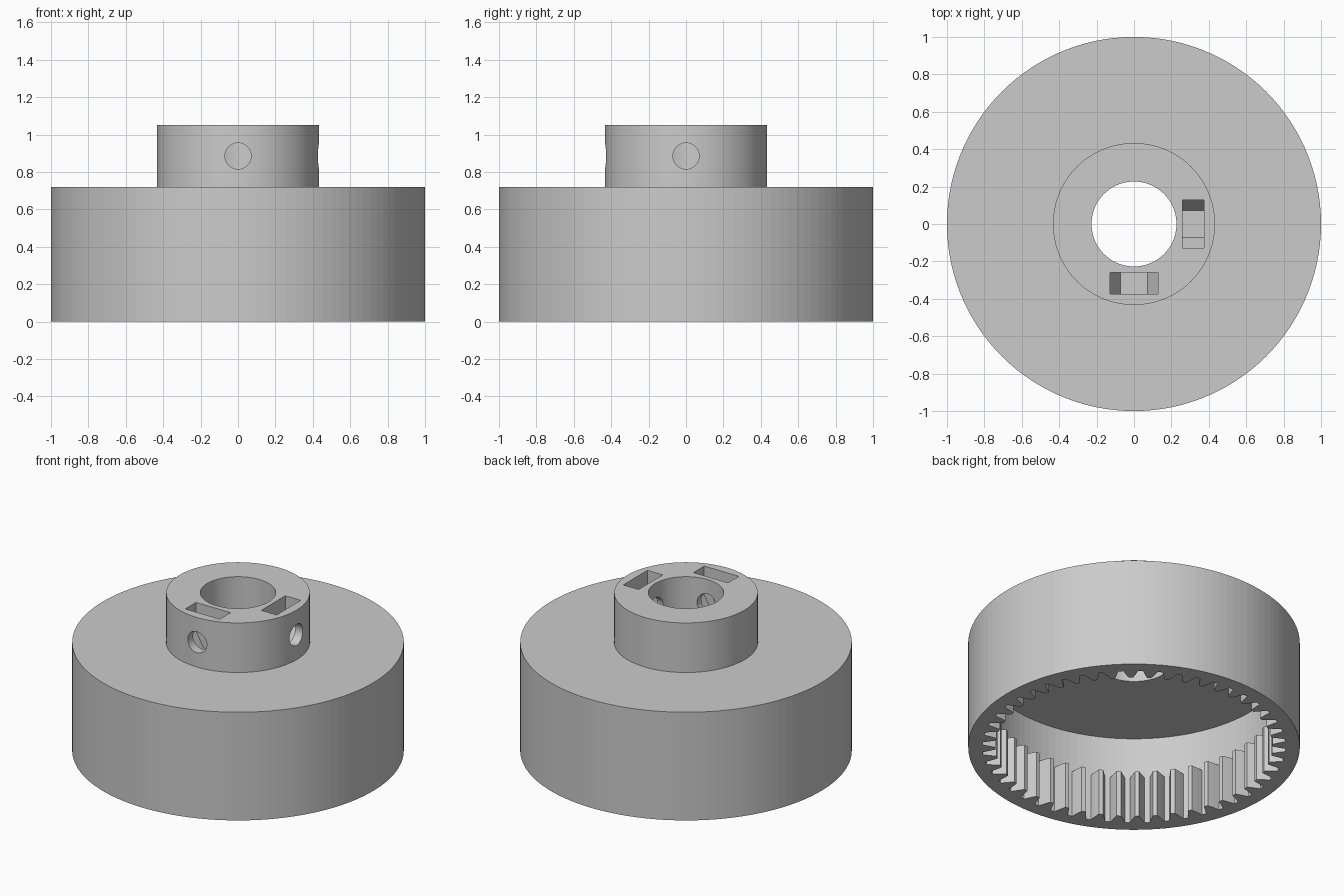
import bpy, bmesh
from math import sin, cos, pi, tau
from mathutils import Matrix

cube = bpy.data.objects.get("Cube")
if cube:
    bpy.data.objects.remove(cube, do_unlink=True)

SEGMENTS = 120
TEETH = 48
SCREW_Z = 0.885

grey = bpy.data.materials.new("plain grey")
grey.use_nodes = True
colour = (0.6, 0.6, 0.6, 1)
grey.diffuse_color = colour
grey.node_tree.nodes["Principled BSDF"].inputs["Base Color"].default_value = colour


def make_object(name, bm):
    bmesh.ops.recalc_face_normals(bm, faces=bm.faces)
    mesh = bpy.data.meshes.new(name)
    bm.to_mesh(mesh)
    bm.free()
    mesh.materials.append(grey)
    obj = bpy.data.objects.new(name, mesh)
    bpy.context.collection.objects.link(obj)
    return obj


def lathe(name, section):
    """Revolve a closed (radius, z) section around z."""
    bm = bmesh.new()
    rings = []
    for i in range(SEGMENTS):
        a = tau * i / SEGMENTS
        rings.append([bm.verts.new((r * cos(a), r * sin(a), z)) for r, z in section])
    n = len(section)
    for i in range(SEGMENTS):
        here, there = rings[i], rings[(i + 1) % SEGMENTS]
        for j in range(n):
            k = (j + 1) % n
            bm.faces.new((here[j], there[j], there[k], here[k]))
    return make_object(name, bm)


def prism(name, points, offset):
    """Extrude a closed outline of 3D points along an offset."""
    bm = bmesh.new()
    face = bm.faces.new([bm.verts.new(p) for p in points])
    result = bmesh.ops.extrude_face_region(bm, geom=[face], use_keep_orig=True)
    moved = [v for v in result["geom"] if isinstance(v, bmesh.types.BMVert)]
    bmesh.ops.translate(bm, verts=moved, vec=offset)
    return make_object(name, bm)


def cut(target, cutter):
    cutter.hide_render = True
    mod = target.modifiers.new("cut", "BOOLEAN")
    mod.operation = "DIFFERENCE"
    mod.solver = "EXACT"
    mod.object = cutter
    bpy.context.view_layer.objects.active = target
    bpy.ops.object.modifier_apply(modifier=mod.name)
    bpy.data.objects.remove(cutter, do_unlink=True)


# Drum, hub, bore and hollow underside in one turned section
housing = lathe("ring_gear_housing", [
    (1, 0), (1, 0.72), (0.433, 0.72), (0.433, 1.05), (0.227, 1.05),
    (0.227, 0.587), (0.92, 0.587), (0.92, 0.31), (0.8, 0.31), (0.8, 0)])

# Internal gear teeth: (fraction of pitch, radius) across one tooth gap
flank = [(-0.38, 0.836), (-0.24, 0.876), (-0.13, 0.915)]
gap = flank + [(-f, r) for f, r in reversed(flank)]
outline = []
for tooth in range(TEETH):
    for f, r in gap:
        a = tau * (tooth + f) / TEETH
        outline.append((r * cos(a), r * sin(a), -0.1))
cut(housing, prism("gear_cutter", outline, (0, 0, 0.55)))

# Nut pocket and screw hole on the front and on the +x side of the hub
half_pocket = [(0.127, 1.2), (0.127, 0.859), (0.071, 0.762)]
pocket = half_pocket + [(-x, z) for x, z in reversed(half_pocket)]
circle = [(0.07 * cos(tau * i / 32), SCREW_Z + 0.07 * sin(tau * i / 32)) for i in range(32)]
for angle in (0, pi / 2):
    turn = Matrix.Rotation(angle, 4, "Z")
    for name, shape, start, depth in (
            ("nut_pocket_cutter", pocket, -0.373, 0.113),
            ("screw_hole_cutter", circle, -0.6, 0.6)):
        cutter = prism(name, [(x, start, z) for x, z in shape], (0, depth, 0))
        cutter.data.transform(turn)
        cut(housing, cutter)
